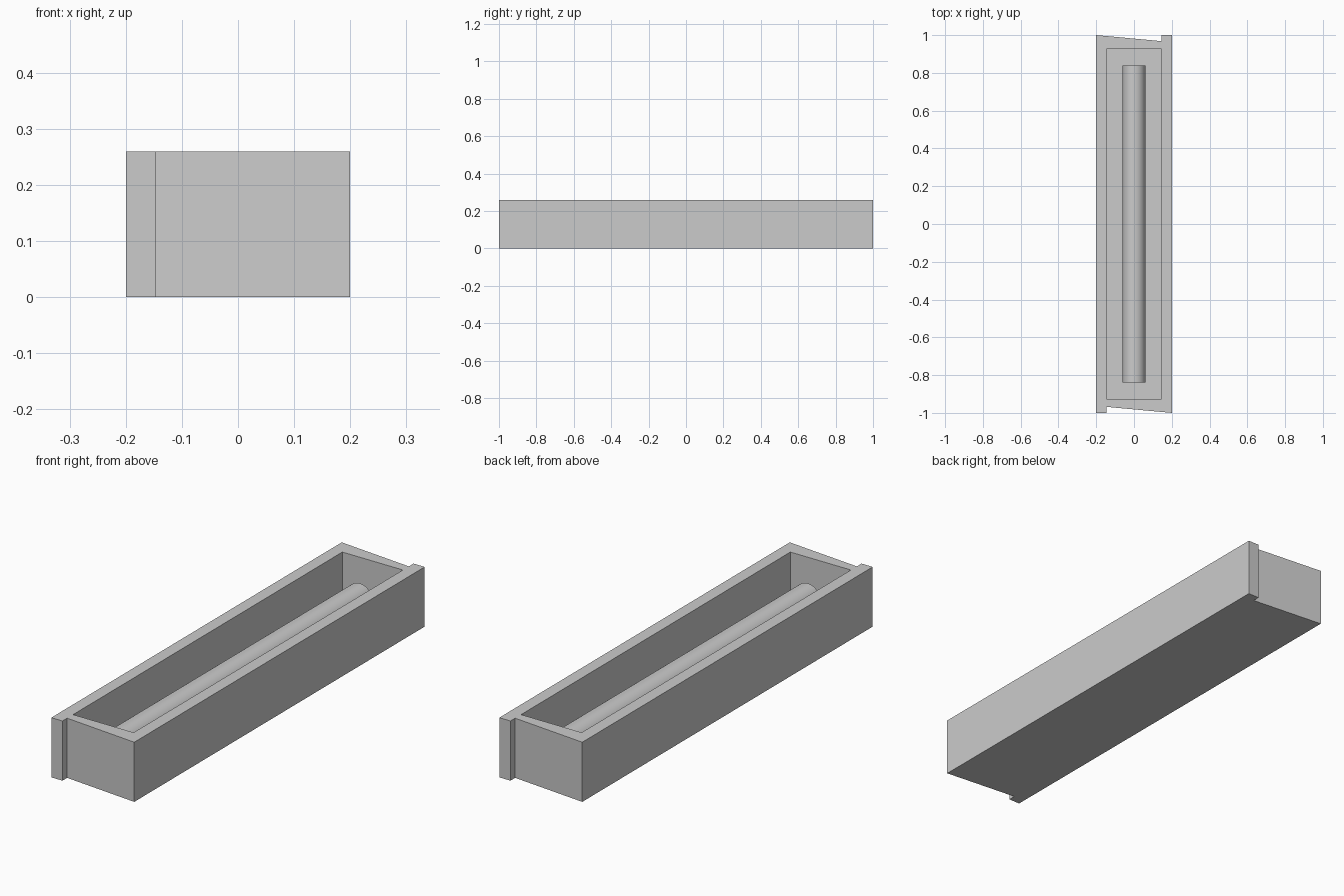
import bpy, bmesh
from math import pi

HALF_W, HALF_L, HEIGHT = 0.2, 1.0, 0.26
INNER_W, INNER_L, END_L = 0.146, 0.927, 0.968
FLOOR = 0.076
ROD_R, ROD_HALF = 0.06, 0.84

default = bpy.data.objects.get("Cube")
if default:
    bpy.data.objects.remove(default, do_unlink=True)

grey = bpy.data.materials.new("plain grey")
grey.use_nodes = True
colour = (0.6, 0.6, 0.6, 1)
grey.diffuse_color = colour
grey.node_tree.nodes["Principled BSDF"].inputs["Base Color"].default_value = colour


def prism(name, outline, z0, z1):
    """Extrude a flat outline upward from z0 to z1."""
    bm = bmesh.new()
    base = bm.faces.new([bm.verts.new((x, y, z0)) for x, y in outline])
    top = bmesh.ops.extrude_face_region(bm, geom=[base])["geom"]
    verts = [v for v in top if isinstance(v, bmesh.types.BMVert)]
    bmesh.ops.translate(bm, verts=verts, vec=(0, 0, z1 - z0))
    bmesh.ops.recalc_face_normals(bm, faces=bm.faces)
    mesh = bpy.data.meshes.new(name)
    bm.to_mesh(mesh)
    bm.free()
    obj = bpy.data.objects.new(name, mesh)
    bpy.context.collection.objects.link(obj)
    mesh.materials.append(grey)
    return obj


# Trough body: the end panels are set back between the four corner posts
half = [(HALF_W, -HALF_L), (HALF_W, HALF_L), (INNER_W, HALF_L), (INNER_W, END_L)]
trough = prism("trough", half + [(-x, -y) for x, y in half], 0, HEIGHT)

# Open cavity
cavity = prism("cavity_cutter",
               [(-INNER_W, -INNER_L), (INNER_W, -INNER_L),
                (INNER_W, INNER_L), (-INNER_W, INNER_L)], FLOOR, HEIGHT + 0.1)
cavity.hide_render = True
cut = trough.modifiers.new("cavity", "BOOLEAN")
cut.operation, cut.object, cut.solver = "DIFFERENCE", cavity, "EXACT"
bpy.context.view_layer.objects.active = trough
bpy.ops.object.modifier_apply(modifier=cut.name)
bpy.data.objects.remove(cavity, do_unlink=True)

# Round rod lying along the floor
bpy.ops.mesh.primitive_cylinder_add(vertices=48, radius=ROD_R, depth=2 * ROD_HALF,
                                    location=(0, 0, FLOOR + ROD_R), rotation=(pi / 2, 0, 0))
rod = bpy.context.object
rod.name = "rod"
rod.data.materials.append(grey)
bpy.ops.object.shade_smooth_by_angle()
